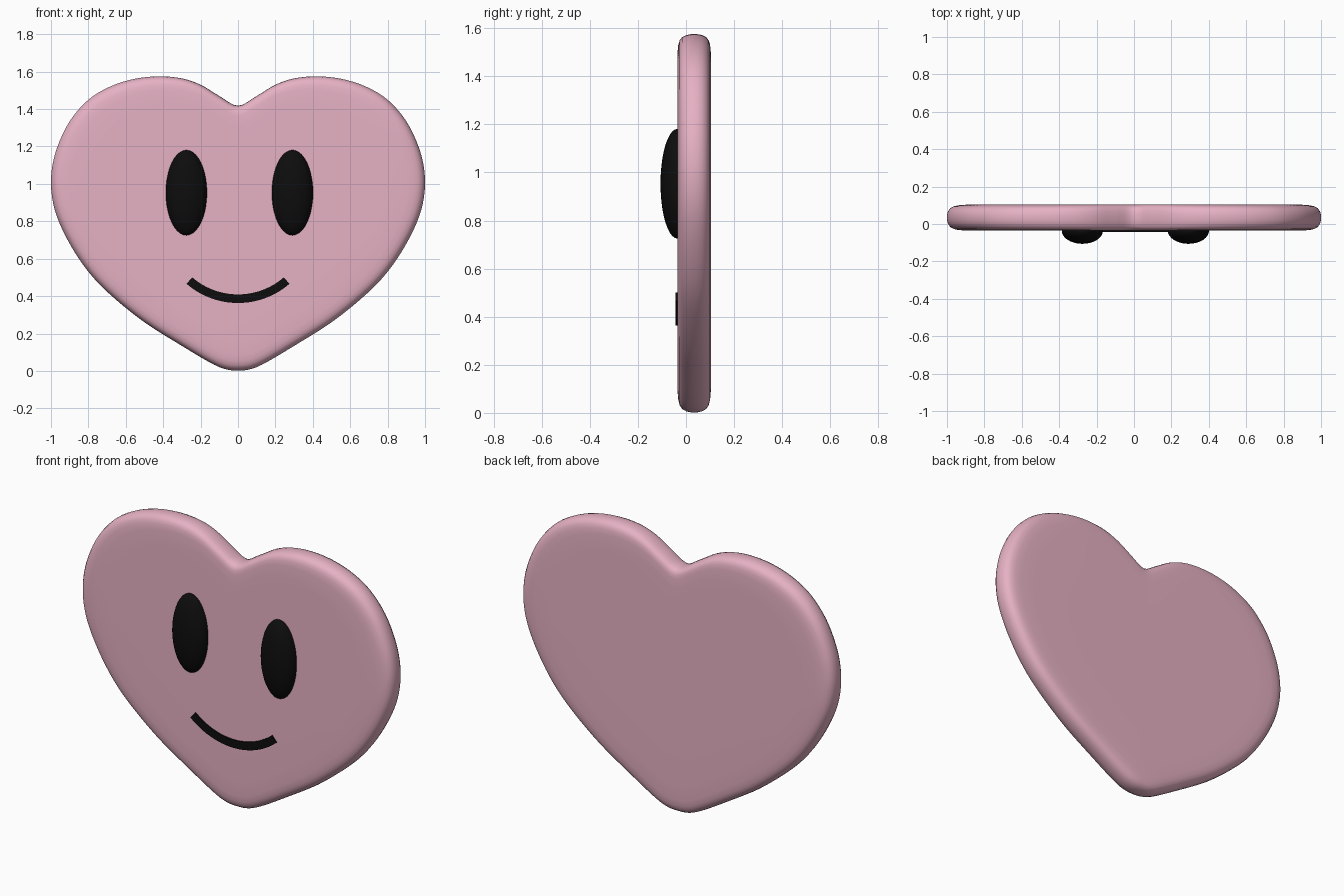
import bpy, bmesh, math

if "Cube" in bpy.data.objects:
    bpy.data.objects.remove(bpy.data.objects["Cube"])


def material(name, rgb):
    m = bpy.data.materials.new(name)
    m.diffuse_color = (*rgb, 1)
    m.use_nodes = True
    m.node_tree.nodes["Principled BSDF"].inputs["Base Color"].default_value = m.diffuse_color
    return m


PINK = material("pink", (0.79, 0.44, 0.55))
BLACK = material("black", (0.004, 0.004, 0.004))


def finish(bm, name, mat, angle):
    bmesh.ops.recalc_face_normals(bm, faces=bm.faces)
    me = bpy.data.meshes.new(name)
    bm.to_mesh(me)
    bm.free()
    me.materials.append(mat)
    ob = bpy.data.objects.new(name, me)
    bpy.context.collection.objects.link(ob)
    bpy.ops.object.select_all(action='DESELECT')
    ob.select_set(True)
    bpy.context.view_layer.objects.active = ob
    bpy.ops.object.shade_smooth_by_angle(angle=math.radians(angle))
    return ob


def smooth_loop(pts, steps):
    """Closed Catmull-Rom curve through the points."""
    out, n = [], len(pts)
    for i in range(n):
        p = [pts[(i + k) % n] for k in (-1, 0, 1, 2)]
        for s in range(steps):
            t = s / steps
            out.append(tuple(
                0.5 * (2 * b + (c - a) * t + (2 * a - 5 * b + 4 * c - d) * t * t
                       + (3 * b - a - 3 * c + d) * t ** 3)
                for a, b, c, d in zip(*p)))
    return out


# heart body: mirrored half outline, lofted through rounded-edge rings
half = [(0.1, 1.47), (0.2, 1.53), (0.3, 1.564), (0.42, 1.575), (0.55, 1.562),
        (0.68, 1.522), (0.8, 1.45), (0.9, 1.335), (0.965, 1.2), (0.995, 1.08),
        (0.998, 0.96), (0.97, 0.83), (0.9, 0.68), (0.8, 0.53), (0.68, 0.405),
        (0.5, 0.26), (0.3, 0.134), (0.15, 0.045), (0.07, 0.01)]
outline = smooth_loop([(0, 1.418)] + half + [(0, 0.002)]
                      + [(-x, z) for x, z in reversed(half)], 4)
CZ, CY = 0.85, 0.034
edge = [(0.5, 0.07), (0.8, 0.07), (0.9, 0.069), (0.94, 0.066), (0.965, 0.06),
        (0.983, 0.05), (0.995, 0.032), (1.0, 0.012)]
section = [(s, CY - d) for s, d in edge] + [(s, CY + d) for s, d in reversed(edge)]

bm = bmesh.new()
rings = [[bm.verts.new((x * s, y, CZ + (z - CZ) * s)) for x, z in outline]
         for s, y in section]
n = len(outline)
for a, b in zip(rings, rings[1:]):
    for i in range(n):
        j = (i + 1) % n
        bm.faces.new((a[i], a[j], b[j], b[i]))
for ring, y in ((rings[0], section[0][1]), (rings[-1], section[-1][1])):
    c = bm.verts.new((0, y, CZ))
    for i in range(n):
        bm.faces.new((ring[i], ring[(i + 1) % n], c))
finish(bm, "heart_body", PINK, 60)

# eyes: tall ellipsoids half sunk in the front face
for name, x in (("eye_left", -0.276), ("eye_right", 0.291)):
    bm = bmesh.new()
    bmesh.ops.create_uvsphere(bm, u_segments=32, v_segments=20, radius=1)
    for v in bm.verts:
        v.co = (x + v.co.x * 0.11, -0.036 + v.co.y * 0.07, 0.953 + v.co.z * 0.228)
    finish(bm, name, BLACK, 60)

# mouth: thin curved strip on the front face
R, HALF_W, SEG = 0.397, 0.023, 24
sweep = math.asin(0.26 / R)
bm = bmesh.new()
prev = None
for k in range(SEG + 1):
    a = sweep * (2 * k / SEG - 1)
    q = [bm.verts.new((r * math.sin(a), y, 0.386 + R - r * math.cos(a)))
         for r, y in ((R - HALF_W, -0.043), (R + HALF_W, -0.043),
                      (R + HALF_W, -0.02), (R - HALF_W, -0.02))]
    if prev:
        for i in range(4):
            j = (i + 1) % 4
            bm.faces.new((prev[i], prev[j], q[j], q[i]))
    if k in (0, SEG):
        bm.faces.new(q)
    prev = q
finish(bm, "mouth", BLACK, 30)
